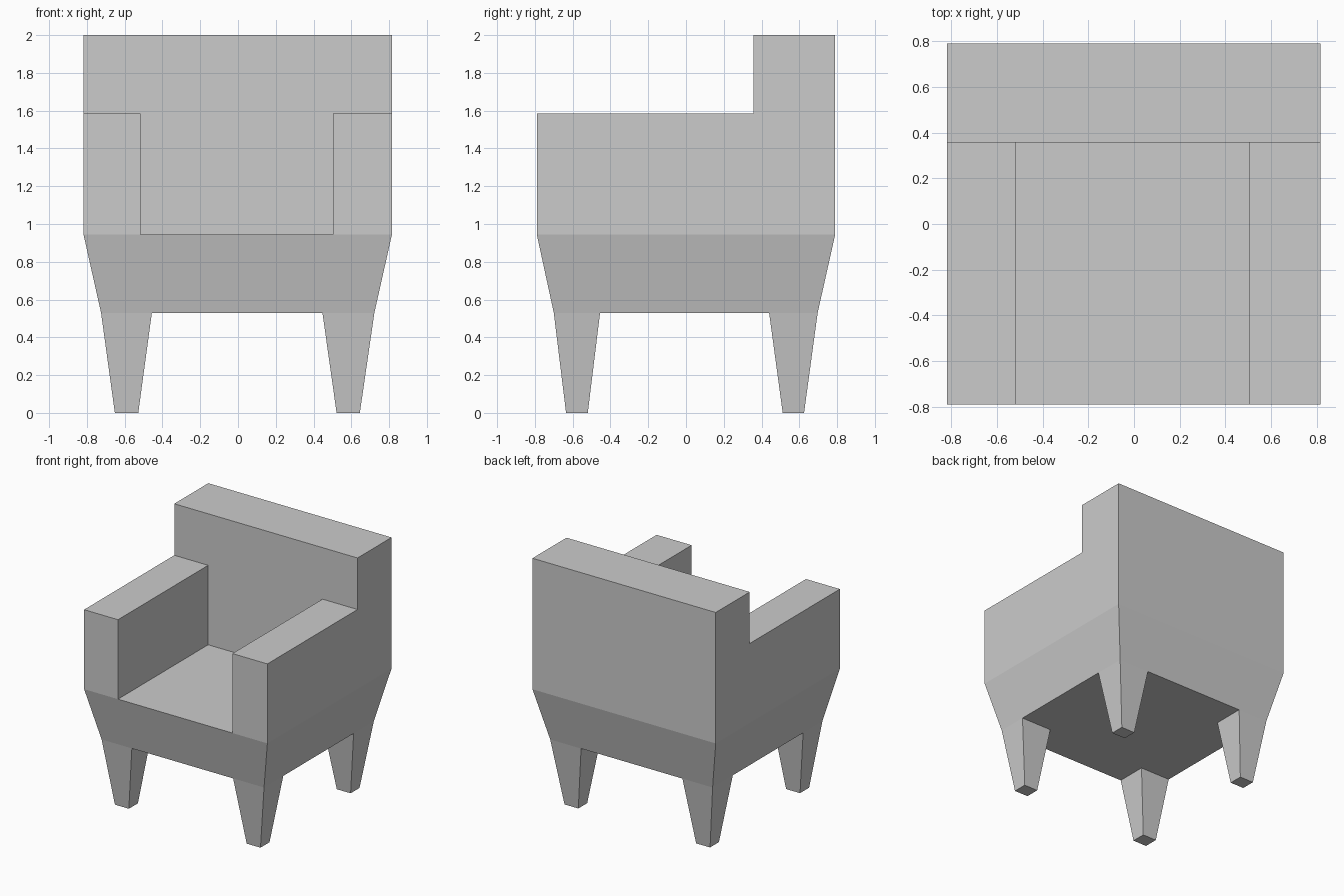
import bpy

if "Cube" in bpy.data.objects:
    bpy.data.objects.remove(bpy.data.objects["Cube"])


def block(name, z0, low, z1, high):
    """Box or taper between two rectangles (x0, x1, y0, y1)."""
    verts = []
    for z, (x0, x1, y0, y1) in ((z0, low), (z1, high)):
        verts += [(x0, y0, z), (x1, y0, z), (x1, y1, z), (x0, y1, z)]
    faces = [(3, 2, 1, 0), (4, 5, 6, 7)]
    faces += [(i, (i + 1) % 4, (i + 1) % 4 + 4, i + 4) for i in range(4)]
    mesh = bpy.data.meshes.new(name)
    mesh.from_pydata(verts, [], faces)
    obj = bpy.data.objects.new(name, mesh)
    bpy.context.collection.objects.link(obj)
    return obj


X0, X1, Y0, Y1 = -0.818, 0.815, -0.79, 0.79   # overall footprint
LEG_Z, SEAT_Z, ARM_Z, BACK_Z = 0.53, 0.945, 1.585, 2.0
BACK_Y = 0.357                                 # front of the backrest

# Tapered seat base
block("seat_base", LEG_Z, (-0.725, 0.722, -0.70, 0.697),
      SEAT_Z, (X0, X1, Y0, Y1))

# Backrest
back = (X0, X1, BACK_Y, Y1)
block("backrest", SEAT_Z, back, BACK_Z, back)

# Armrests
for side, xa, xb in (("left", X0, -0.516), ("right", 0.503, X1)):
    arm = (xa, xb, Y0, BACK_Y)
    block(f"{side}_armrest", SEAT_Z, arm, ARM_Z, arm)

# Tapered legs: (foot range, top range) along each axis
leg_x = {"left": ((-0.652, -0.528), (-0.725, -0.456)),
         "right": ((0.522, 0.645), (0.447, 0.722))}
leg_y = {"front": ((-0.635, -0.52), (-0.70, -0.455)),
         "back": ((0.512, 0.625), (0.44, 0.697))}
for side, (foot_x, top_x) in leg_x.items():
    for end, (foot_y, top_y) in leg_y.items():
        block(f"{end}_{side}_leg", 0.0, foot_x + foot_y, LEG_Z, top_x + top_y)
